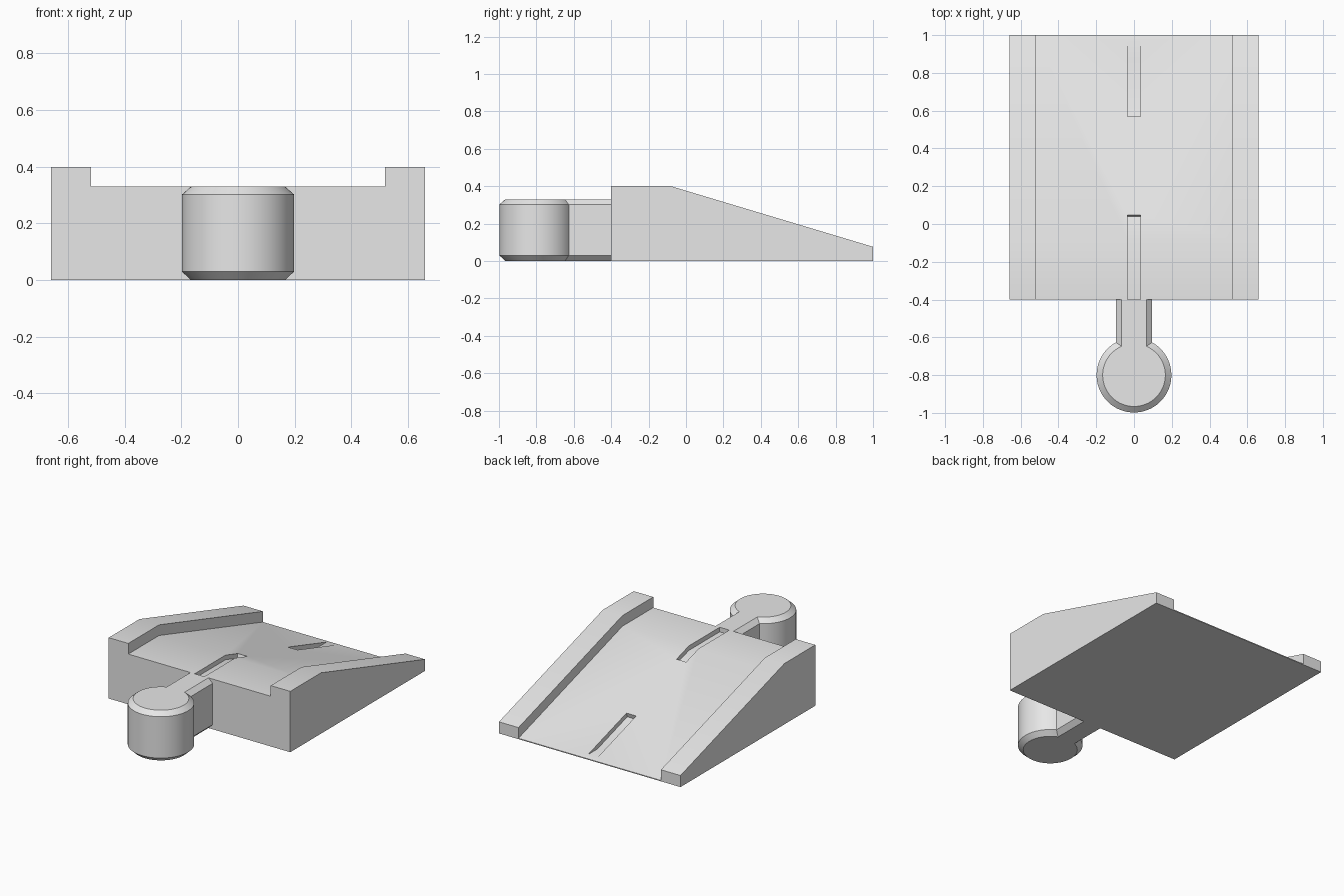
import bpy, bmesh, math

cube = bpy.data.objects.get("Cube")
if cube:
    bpy.data.objects.remove(cube, do_unlink=True)

GREY = (0.8, 0.8, 0.8, 1)
grey = bpy.data.materials.new("plain grey")
grey.use_nodes = True
grey.diffuse_color = GREY
grey.node_tree.nodes["Principled BSDF"].inputs["Base Color"].default_value = GREY


def loft(name, rings):
    """Closed solid through a list of matching point rings."""
    bm = bmesh.new()
    loops = [[bm.verts.new(p) for p in ring] for ring in rings]
    n = len(loops[0])
    for a, b in zip(loops, loops[1:]):
        for i in range(n):
            j = (i + 1) % n
            bm.faces.new((a[i], a[j], b[j], b[i]))
    bm.faces.new(loops[0])
    bm.faces.new(loops[-1])
    bmesh.ops.recalc_face_normals(bm, faces=bm.faces[:])
    mesh = bpy.data.meshes.new(name)
    bm.to_mesh(mesh)
    bm.free()
    mesh.materials.append(grey)
    ob = bpy.data.objects.new(name, mesh)
    bpy.context.collection.objects.link(ob)
    return ob


def prism(name, half_width, profile):
    """Side profile (y, z) extruded across x."""
    return loft(name, [[(x, y, z) for y, z in profile] for x in (-half_width, half_width)])


def activate(ob):
    bpy.ops.object.select_all(action="DESELECT")
    ob.select_set(True)
    bpy.context.view_layer.objects.active = ob


def carve(target, cutter):
    mod = target.modifiers.new("carve", "BOOLEAN")
    mod.operation = "DIFFERENCE"
    mod.solver = "EXACT"
    mod.object = cutter
    activate(target)
    bpy.ops.object.modifier_apply(modifier=mod.name)
    bpy.data.objects.remove(cutter, do_unlink=True)


SLOPE, BEND = 0.3, -0.08


def ramp(y, height):
    return height - SLOPE * max(0, y - BEND)


# Wedge body with its side rails, hollowed by the sunken deck
body = prism("ramp_body", 0.66, [
    (-0.4, 0), (1, 0), (1, ramp(1, 0.4)), (BEND, 0.4), (-0.4, 0.4)])
carve(body, prism("deck_cutter", 0.518, [
    (-0.5, 0.33), (BEND, 0.33), (1.1, ramp(1.1, 0.33)), (1.1, 0.6), (-0.5, 0.6)]))

# Guide slots in the deck, with end walls square to the slope
carve(body, prism("front_slot_cutter", 0.035, [
    (-0.5, 0.3), (BEND, 0.3), (0.04, ramp(0.04, 0.3)), (0.075, 0.375),
    (0.075, 0.5), (-0.5, 0.5)]))
carve(body, prism("back_slot_cutter", 0.035, [
    (0.56, ramp(0.56, 0.3)), (0.87, 0.015), (1.1, 0.015), (1.1, 0.4), (0.645, 0.4)]))


# Keyhole-shaped coupling: neck and round knob with chamfered rims
def keyhole(neck, radius, z, steps=56):
    start = math.asin(neck / radius)
    pts = [(-neck, -0.4, z), (neck, -0.4, z)]
    for i in range(steps + 1):
        a = start + (2 * math.pi - 2 * start) * i / steps
        pts.append((radius * math.sin(a), -0.8 + radius * math.cos(a), z))
    return pts


coupling = loft("coupling_knob", [
    keyhole(0.065, 0.166, 0), keyhole(0.096, 0.198, 0.03),
    keyhole(0.096, 0.198, 0.302), keyhole(0.065, 0.166, 0.33)])

for ob in (body, coupling):
    activate(ob)
    bpy.ops.object.shade_smooth_by_angle(angle=math.radians(30))
